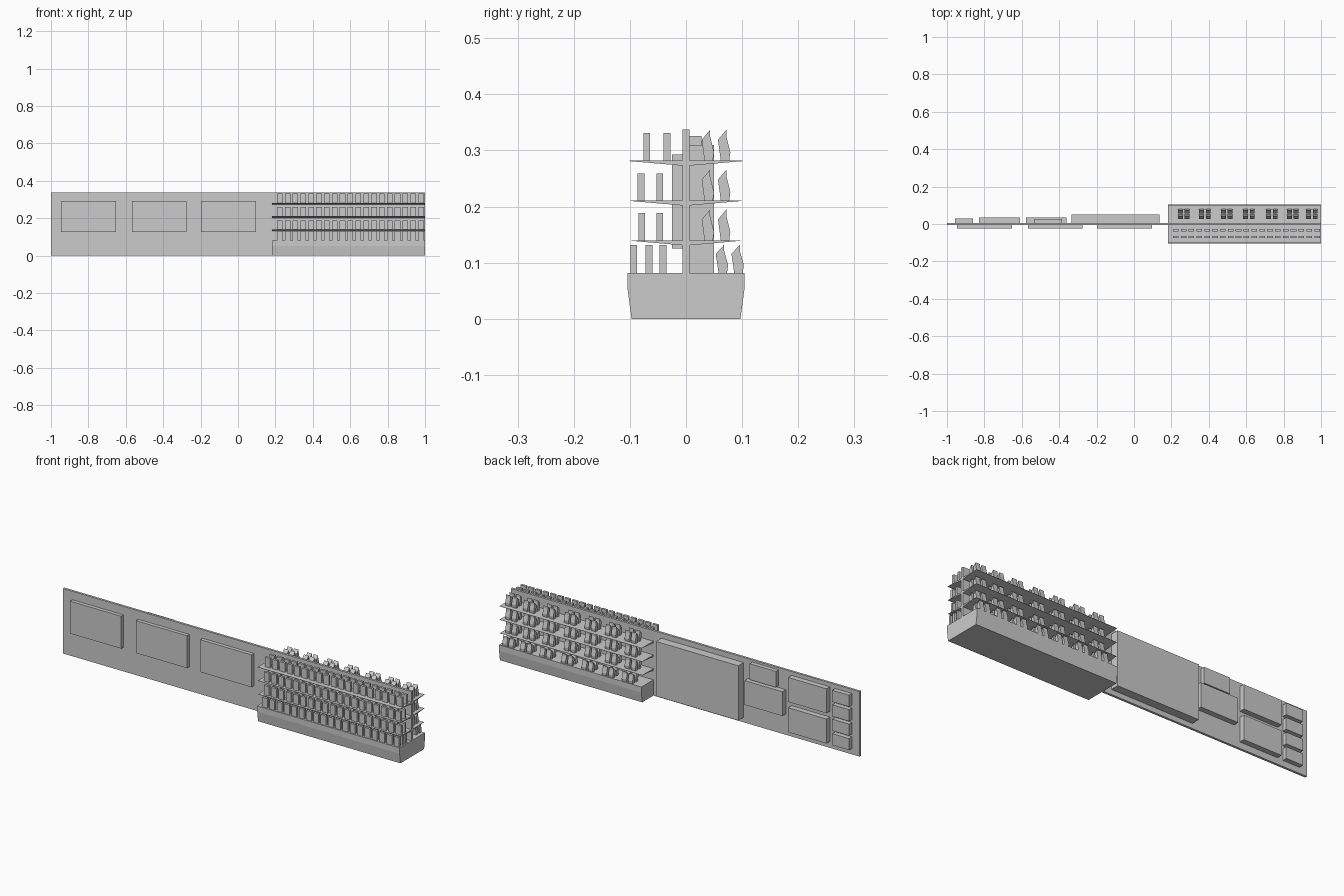
import bpy, bmesh

cube = bpy.data.objects.get("Cube")
if cube:
    bpy.data.objects.remove(cube, do_unlink=True)

grey = bpy.data.materials.new("light_grey")
grey.use_nodes = True
grey.diffuse_color = (0.6, 0.6, 0.6, 1)
grey.node_tree.nodes["Principled BSDF"].inputs["Base Color"].default_value = (0.6, 0.6, 0.6, 1)


def prisms(name, profile, spans):
    """Extrude a closed (y, z) profile along x over each (start, end) span."""
    bm = bmesh.new()
    for x0, x1 in spans:
        face = bm.faces.new([bm.verts.new((x0, y, z)) for y, z in profile])
        out = bmesh.ops.extrude_face_region(bm, geom=[face])
        moved = [v for v in out["geom"] if isinstance(v, bmesh.types.BMVert)]
        bmesh.ops.translate(bm, verts=moved, vec=(x1 - x0, 0, 0))
    bmesh.ops.recalc_face_normals(bm, faces=bm.faces)
    mesh = bpy.data.meshes.new(name)
    bm.to_mesh(mesh)
    bm.free()
    mesh.materials.append(grey)
    obj = bpy.data.objects.new(name, mesh)
    bpy.context.collection.objects.link(obj)
    return obj


def rect(y0, y1, z0, z1):
    return [(y0, z0), (y1, z0), (y1, z1), (y0, z1)]


WALL = 0.006
LEFT, RIGHT = 0.183, 1.0

# Long dividing wall
prisms("wall", rect(-WALL, WALL, 0, 0.337), [(-1, 1)])

# Three raised panels on the front
prisms("front_panels", rect(-0.025, -WALL, 0.125, 0.293),
       [(x, x + 0.293) for x in (-0.946, -0.568, -0.198)])

# Panels on the back
prisms("back_large_panel", rect(WALL, 0.05, 0.026, 0.31), [(-0.335, 0.137)])
prisms("back_upper_small_panel", rect(WALL, 0.028, 0.243, 0.326), [(-0.535, -0.385)])
prisms("back_lower_panel", rect(WALL, 0.034, 0.108, 0.234), [(-0.577, -0.36)])
for label, z in (("upper", 0.19), ("lower", 0.033)):
    prisms(f"back_{label}_medium_panel", rect(WALL, 0.034, z, z + 0.127), [(-0.83, -0.61)])
for i in range(4):
    z = 0.031 + 0.075 * i
    prisms(f"back_end_panel_{i + 1}", rect(WALL, 0.03, z, z + 0.06), [(-0.957, -0.86)])

# Display base with tapered lower sides
prisms("display_base",
       [(-0.097, 0), (0.097, 0), (0.104, 0.052), (0.104, 0.082), (-0.104, 0.082), (-0.104, 0.052)],
       [(LEFT, RIGHT)])

# Wedge shelves on both sides of the wall
SHELVES = [(0.14, 0.097), (0.211, 0.099), (0.282, 0.101)]
for level, (z, reach) in enumerate(SHELVES, 1):
    for side, sign in (("front", -1), ("back", 1)):
        prisms(f"{side}_shelf_{level}",
               [(sign * WALL, z), (sign * reach, z), (sign * reach, z - 0.001),
                (sign * WALL, z - 0.009)], [(LEFT, RIGHT)])

# Rows of upright boxes on the front: shelf height, box height, row positions
box_spans = [(0.208 + 0.042 * i, 0.238 + 0.042 * i) for i in range(19)]
for z, height, rows in ((0.082, 0.05, (-0.093, -0.066, -0.041)),
                        (0.14, 0.049, (-0.079, -0.047)),
                        (0.211, 0.048, (-0.08, -0.047)),
                        (0.282, 0.049, (-0.07, -0.034))):
    for n, y in enumerate(rows, 1):
        prisms(f"front_boxes_{z}_{n}", rect(y - 0.006, y + 0.006, z, z + height), box_spans)

# Pairs of bent bottles on the back
BOTTLE = [(0.005, 0), (0, 0.037), (0.015, 0.055), (0.015, 0.043), (0.022, 0.015), (0.02, 0)]
starts = (0.235, 0.348, 0.465, 0.583, 0.706, 0.818, 0.92)
bottle_spans = [(x + dx, x + dx + 0.026) for x in starts for dx in (0, 0.036)]
for z, rows, stretch in ((0.082, (0.053, 0.081), 0.91), (0.14, (0.028, 0.057), 1),
                         (0.211, (0.028, 0.057), 1), (0.282, (0.028, 0.057), 1)):
    for n, y in enumerate(rows, 1):
        prisms(f"back_bottles_{z}_{n}",
               [(y + py, z + pz * stretch) for py, pz in BOTTLE], bottle_spans)
